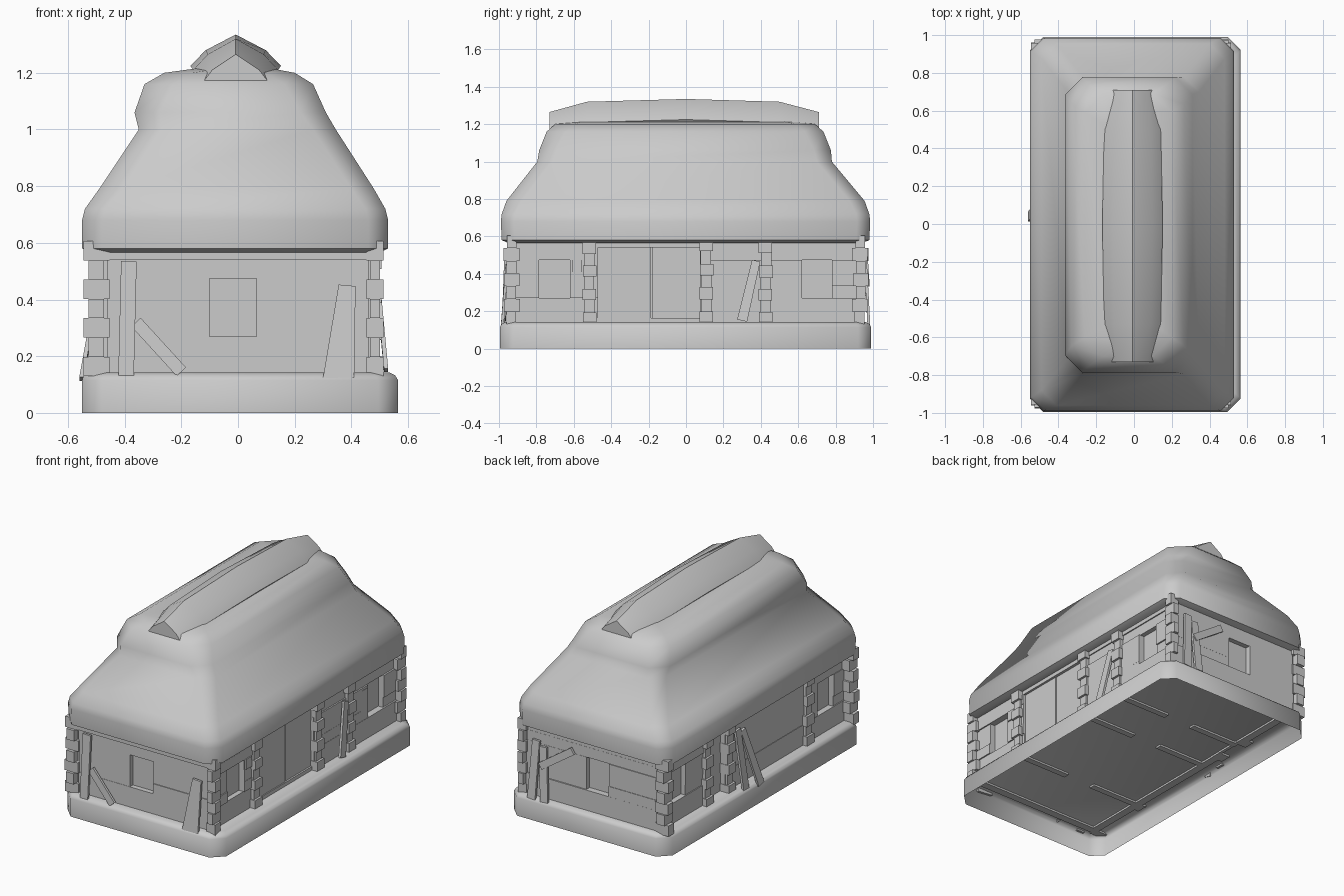
import bpy, bmesh, math, random
from mathutils import Vector

random.seed(4)
if "Cube" in bpy.data.objects:
    bpy.data.objects.remove(bpy.data.objects["Cube"], do_unlink=True)

grey = bpy.data.materials.new("plain grey")
grey.use_nodes = True
grey.diffuse_color = (0.6, 0.6, 0.6, 1)
grey.node_tree.nodes["Principled BSDF"].inputs["Base Color"].default_value = (0.6, 0.6, 0.6, 1)


def finish(name, bm, smooth=0):
    bmesh.ops.recalc_face_normals(bm, faces=bm.faces[:])
    mesh = bpy.data.meshes.new(name)
    bm.to_mesh(mesh)
    bm.free()
    mesh.materials.append(grey)
    obj = bpy.data.objects.new(name, mesh)
    bpy.context.collection.objects.link(obj)
    if smooth:
        bpy.ops.object.select_all(action='DESELECT')
        obj.select_set(True)
        bpy.context.view_layer.objects.active = obj
        bpy.ops.object.shade_smooth_by_angle(angle=math.radians(smooth))


def loft(bm, rings, cap_start=True, cap_end=True):
    loops = [[bm.verts.new(p) for p in ring] for ring in rings]
    n = len(loops[0])
    for a, b in zip(loops, loops[1:]):
        for i in range(n):
            j = (i + 1) % n
            bm.faces.new((a[i], a[j], b[j], b[i]))
    if cap_start:
        bm.faces.new(loops[0])
    if cap_end:
        bm.faces.new(loops[-1])


def cut_rect(x0, x1, y0, y1, z, c):
    """Rectangle with its corners cut off."""
    return [(x0 + c, y0, z), (x1 - c, y0, z), (x1, y0 + c, z), (x1, y1 - c, z),
            (x1 - c, y1, z), (x0 + c, y1, z), (x0, y1 - c, z), (x0, y0 + c, z)]


# Outward direction of each wall: axis and sign
SIDES = {"front": ("y", -1), "back": ("y", 1), "right": ("x", 1), "left": ("x", -1)}
HALF = {"x": 0.475, "y": 0.945}


def on_wall(side, u, d, z):
    axis, s = SIDES[side]
    out = s * (HALF[axis] + d)
    return (out, u, z) if axis == "x" else (u, out, z)


def plank(bm, side, start, end, w0, w1, d0, d1, t):
    """Board between two (u, z) points, d is how far its face stands out."""
    a, b = Vector(start), Vector(end)
    n = (b - a).normalized()
    n = Vector((n.y, -n.x))
    rings = []
    for p, w, d in ((a, w0, d0), (b, w1, d1)):
        l, r = p - n * w / 2, p + n * w / 2
        rings.append([on_wall(side, q.x, e, q.y)
                      for q, e in ((l, d), (r, d), (r, d - t), (l, d - t))])
    loft(bm, rings)


def block(bm, side, u0, u1, z0, z1, d, t):
    m = (u0 + u1) / 2
    plank(bm, side, (m, z0), (m, z1), u1 - u0, u1 - u0, d, d, t)


# Open-bottomed foundation
bm = bmesh.new()
loft(bm, [cut_rect(-.55, .565, -.995, .99, 0, .07), cut_rect(-.55, .565, -.995, .99, .115, .07),
          cut_rect(-.545, .555, -.985, .98, .132, .07),
          cut_rect(-.525, .535, -.965, .96, .142, .07)], cap_start=False)
finish("foundation", bm, 55)

# Swollen two-tier roof
bm = bmesh.new()
loft(bm, [cut_rect(*r) for r in (
    (-.50, .50, -.95, .94, .565, .05),
    (-.55, .53, -.985, .98, .58, .07),
    (-.55, .53, -.99, .985, .68, .07),
    (-.54, .52, -.985, .98, .72, .07),
    (-.49, .48, -.96, .955, .79, .08),
    (-.35, .345, -.795, .78, 1.0, .08),
    (-.365, .31, -.785, .775, 1.06, .09),
    (-.33, .265, -.745, .735, 1.16, .1),
    (-.26, .20, -.70, .69, 1.2, .1),
    (-.15, .12, -.62, .60, 1.215, .08))])
finish("roof", bm, 62)

# Ridge cap, wider and higher in the middle
bm = bmesh.new()
rings = []
for y, w, top in ((-.73, .125, 1.265), (-.53, .15, 1.32), (0, .16, 1.335),
                  (.5, .15, 1.32), (.71, .125, 1.265)):
    rings.append([(-.008 + w * k, y, top - drop) for k, drop in (
        (-.85, .14), (-1, .11), (-.66, .055), (0, 0), (.66, .055), (1, .11), (.85, .14))])
loft(bm, rings)
finish("ridge_cap", bm, 40)

# Board walls, split around the windows and doors
COURSES = (.13, .27, .335, .475, .54, .575)
WINDOWS = {"front": [(-.1, .065)], "back": [(-.12, .04)],
           "right": [(-.785, -.62), (.62, .78)], "left": [(-.8, -.64), (.68, .84)]}
DOORS = {"front": [], "back": [], "right": [(-.47, .075)], "left": [(.29, .46)]}
for side, (axis, s) in SIDES.items():
    bm = bmesh.new()
    reach = .46 if axis == "y" else .93
    for i, (z0, z1) in enumerate(zip(COURSES, COURSES[1:])):
        gaps = list(DOORS[side]) if i < 4 else []
        if i in (1, 2):
            gaps += WINDOWS[side]
        u = -reach
        for g0, g1 in sorted(gaps) + [(reach, reach)]:
            block(bm, side, u, g0, z0, z1, random.uniform(-.006, .008), .05)
            u = g1
    finish(side + "_wall", bm)

    # Recessed panels closing the windows
    bm = bmesh.new()
    for u0, u1 in WINDOWS[side]:
        block(bm, side, u0 - .01, u1 + .01, .26, .485, -.035, .012)
    finish(side + "_window_panels", bm)

# Double door on the right, single door on the left
bm = bmesh.new()
block(bm, "right", -.47, -.187, .165, .56, -.012, .025)
block(bm, "right", -.181, .075, .165, .56, -.016, .025)
block(bm, "right", -.47, .075, .13, .165, -.005, .04)
finish("double_door", bm)
bm = bmesh.new()
block(bm, "left", .29, .46, .13, .56, -.03, .02)
finish("single_door", bm)

# Window shutters beside the right-hand openings
bm = bmesh.new()
block(bm, "right", -.62, -.56, .275, .41, .004, .02)
block(bm, "right", -.61, -.555, .41, .475, .012, .02)
block(bm, "right", .56, .62, .29, .46, .006, .02)
finish("shutters", bm)

# Stacked log ends where the inner partitions meet the long walls
bm = bmesh.new()
for side, posts in (("right", (-.515, .11, .425)), ("left", (-.53, .26, .48))):
    for u in posts:
        z = .13
        for k in range(7):
            h = random.uniform(.058, .07)
            w = (.036, .028)[k % 2]
            shift = random.uniform(-.004, .004)
            block(bm, side, u - w + shift, u + w + shift, z, min(z + h, .585),
                  (.032, .018)[k % 2], .08)
            z += h
finish("partition_log_ends", bm)

# Interlocked corner logs
bm = bmesh.new()
for cx in (-.5, .483):
    for sy in (-1, 1):
        z = .13
        for k in range(7):
            h = .068
            jut = random.uniform(0, .008)
            hx, hy = ((.046, .026), (.027, .042))[k % 2]
            hx = hx if cx < 0 else hx * .65
            block(bm, "front" if sy < 0 else "back", cx - hx, cx + hx, z, z + h,
                  hy - .03 + jut + .012, 2 * hy)
            z += h
finish("corner_logs", bm)

# Inner partitions with a central doorway, sunk slightly through the floor
bm = bmesh.new()
for y in (-.515, .11, .425):
    for x0, x1 in ((-.45, -.1), (.1, .45)):
        loft(bm, [[(x0, y - .02, z), (x1, y - .02, z), (x1, y + .02, z), (x0, y + .02, z)]
                  for z in (.13, .57)])
finish("partitions", bm)

# Loose boards leaning on the walls
bm = bmesh.new()
for side, start, end, w0, w1, d0, d1 in (
        ("front", (-.395, .13), (-.385, .535), .055, .055, .04, .025),
        ("front", (-.36, .32), (-.2, .145), .045, .045, .022, .035),
        ("front", (.355, .12), (.385, .45), .11, .06, .045, .02),
        ("back", (.40, .13), (.38, .5), .055, .05, .04, .02),
        ("back", (.31, .13), (.33, .47), .055, .05, .04, .02),
        ("back", (.34, .35), (.12, .5), .045, .045, .035, .025),
        ("right", (.30, .15), (.375, .47), .055, .045, .055, .025),
        ("left", (.04, .12), (.13, .48), .055, .045, .085, .02),
        ("left", (.17, .13), (.18, .5), .055, .05, .07, .02)):
    plank(bm, side, start, end, w0, w1, d0, d1, .015)
finish("leaning_boards", bm)
